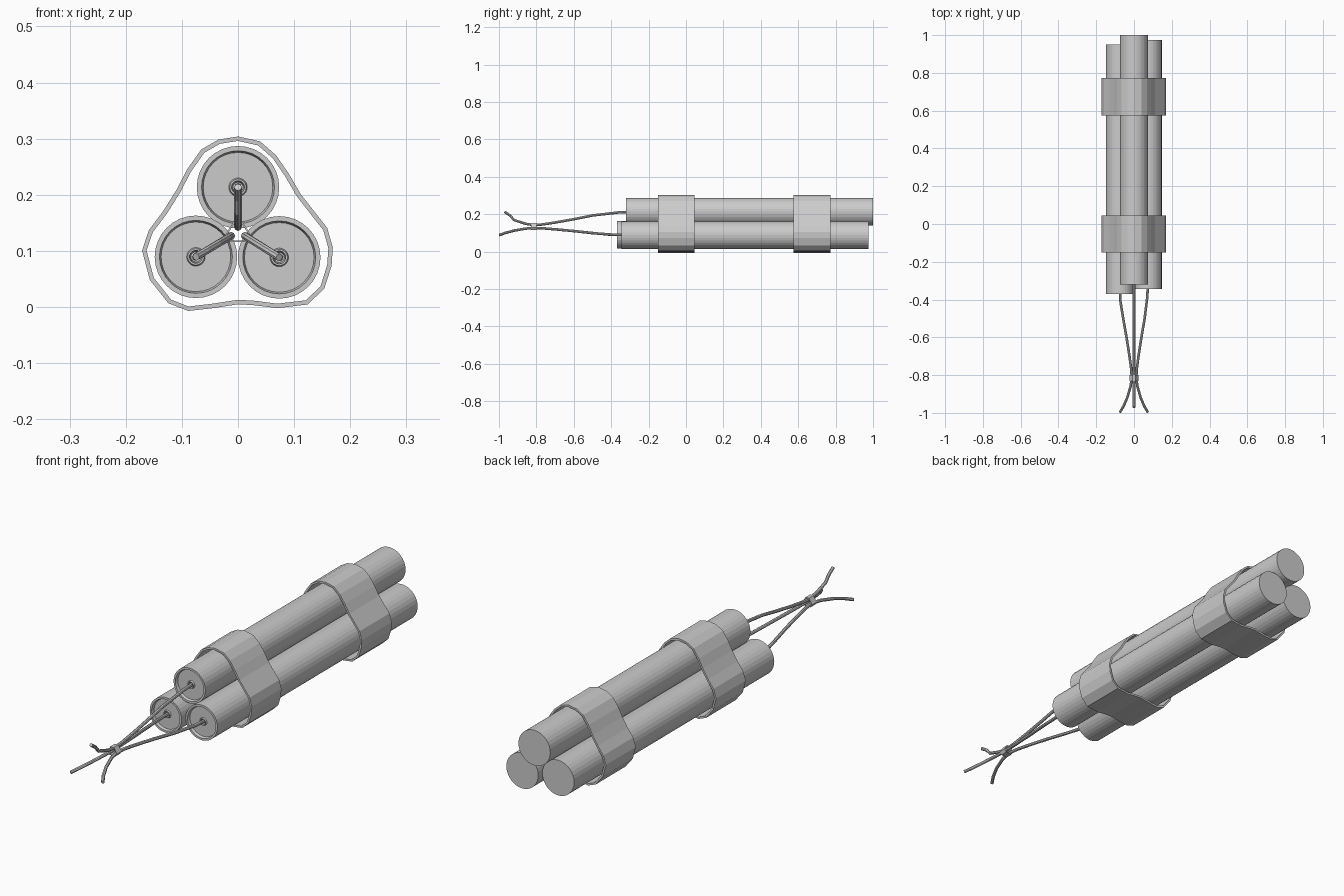
import bpy, bmesh
from math import sin, cos, pi
from mathutils import Vector

if "Cube" in bpy.data.objects:
    bpy.data.objects.remove(bpy.data.objects["Cube"])


def make_object(name, bm):
    bmesh.ops.recalc_face_normals(bm, faces=bm.faces)
    mesh = bpy.data.meshes.new(name)
    bm.to_mesh(mesh)
    bm.free()
    obj = bpy.data.objects.new(name, mesh)
    bpy.context.collection.objects.link(obj)
    return obj


def skin(bm, rings, closed=False):
    """Join rings of points with quads; cap the ends unless closed."""
    loops = [[bm.verts.new(p) for p in ring] for ring in rings]
    n = len(loops[0])
    pairs = list(zip(loops, loops[1:]))
    if closed:
        pairs.append((loops[-1], loops[0]))
    else:
        bm.faces.new(loops[0])
        bm.faces.new(loops[-1])
    for a, b in pairs:
        for i in range(n):
            j = (i + 1) % n
            bm.faces.new((a[i], a[j], b[j], b[i]))


def stick(name, x, z, y0, length=1.32, sides=32):
    # (radius, offset from front end): flat back, rim, recessed face, collar, hole
    profile = [(0.0735, length), (0.0735, 0), (0.065, 0), (0.062, 0.012),
               (0.0165, 0.012), (0.0145, 0.006), (0.0115, 0.006), (0.009, 0.03)]
    bm = bmesh.new()
    skin(bm, [[(x + r * cos(2 * pi * i / sides), y0 + d, z + r * sin(2 * pi * i / sides))
               for i in range(sides)] for r, d in profile])
    make_object(name, bm)


def fuse(name, x, z, y0, y_end, touch):
    # fuse leaves its stick, meets the others at the tie, then splays back out
    start, tie = Vector((x, z)), Vector(touch)
    path = [(y0 + 0.028, 1), (y0 - 0.04, 0.95), (-0.50, 0.72), (-0.60, 0.44),
            (-0.70, 0.19), (-0.77, 0.04), (-0.815, 0), (-0.86, 0.1),
            (-0.92, 0.38), (y_end + 0.03, 0.71), (y_end, 1)]
    bm = bmesh.new()
    rings = []
    for k, (y, t) in enumerate(path):
        c = tie.lerp(start, t)
        p = Vector((c.x, y, c.y))
        a, b = path[max(k - 1, 0)], path[min(k + 1, len(path) - 1)]
        ca, cb = tie.lerp(start, a[1]), tie.lerp(start, b[1])
        d = Vector((cb.x - ca.x, b[0] - a[0], cb.y - ca.y)).normalized()
        u = d.cross(Vector((0, 0, 1))).normalized()
        v = d.cross(u)
        rings.append([p + 0.0068 * (u * cos(i * pi / 4) + v * sin(i * pi / 4))
                      for i in range(8)])
    skin(bm, rings)
    make_object(name, bm)


def band(name, outline, y0, y1, thick):
    # closed loop of rectangular sections following the outline
    pts = [Vector(p) for p in outline]
    rings = []
    for i, p in enumerate(pts):
        t = (pts[(i + 1) % len(pts)] - pts[i - 1]).normalized()
        q = p + Vector((-t.y, t.x)) * -thick
        rings.append([(p.x, y0, p.y), (p.x, y1, p.y), (q.x, y1, q.y), (q.x, y0, q.y)])
    bm = bmesh.new()
    skin(bm, rings, closed=True)
    make_object(name, bm)


# Three sticks with their fuses
for name, x, z, y0, y_end, touch in (
        ("top", 0.0, 0.2135, -0.32, -0.97, (0, 0.1425)),
        ("left", -0.075, 0.0895, -0.37, -0.997, (-0.012, 0.127)),
        ("right", 0.0735, 0.0885, -0.345, -0.997, (0.012, 0.127))):
    stick(name + "_stick", x, z, y0)
    fuse(name + "_fuse", x, z, y0, y_end, touch)

# Two loose straps, clockwise outer outline in x, z
outline = [(0, 0.296), (0.036, 0.288), (0.062, 0.265), (0.084, 0.233), (0.105, 0.197),
           (0.130, 0.165), (0.152, 0.137), (0.161, 0.105), (0.159, 0.075), (0.147, 0.037),
           (0.121, 0.012), (0.070, 0.006), (0.032, 0.011), (0, 0.013), (-0.045, 0.006),
           (-0.088, 0.001), (-0.119, 0.013), (-0.150, 0.052), (-0.163, 0.101),
           (-0.152, 0.133), (-0.127, 0.166), (-0.102, 0.206), (-0.084, 0.241),
           (-0.060, 0.275), (-0.032, 0.291)]
band("front_strap", outline, -0.15, 0.045, -0.008)
band("back_strap", outline, 0.575, 0.772, -0.008)

# Small wire tie where the fuses meet
tie = [(0.006, 0.150), (0.020, 0.128), (0.014, 0.119), (-0.014, 0.119),
       (-0.020, 0.128), (-0.006, 0.150)]
band("fuse_tie", tie, -0.83, -0.80, -0.003)
